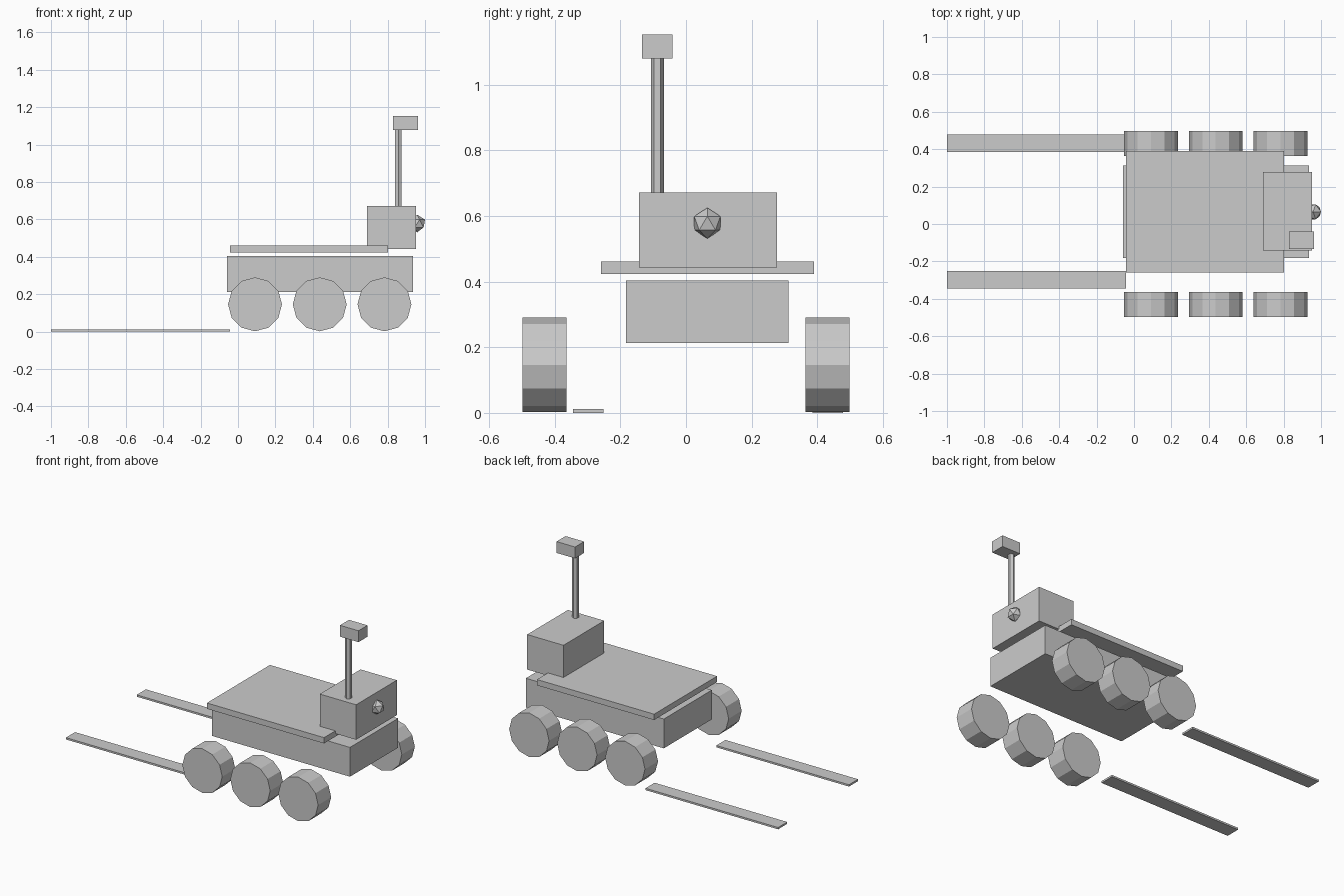
import bpy
import math

cube = bpy.data.objects.get("Cube")
if cube:
    bpy.data.objects.remove(cube, do_unlink=True)

# One plain grey for the whole vehicle
GREY = (0.6, 0.6, 0.6, 1.0)
grey = bpy.data.materials.new("plain grey")
grey.use_nodes = True
grey.diffuse_color = GREY
grey.node_tree.nodes["Principled BSDF"].inputs["Base Color"].default_value = GREY


def finish(name):
    obj = bpy.context.object
    obj.name = name
    obj.data.materials.append(grey)
    return obj


def box(name, x, y, z):
    """Box given by its (min, max) range on each axis."""
    spans = (x, y, z)
    bpy.ops.mesh.primitive_cube_add(size=1, location=[(a + b) / 2 for a, b in spans])
    obj = finish(name)
    obj.scale = [b - a for a, b in spans]
    bpy.ops.object.transform_apply(location=False, rotation=False, scale=True)
    return obj


def cylinder(name, sides, radius, depth, location, rotation=(0, 0, 0)):
    bpy.ops.mesh.primitive_cylinder_add(vertices=sides, radius=radius, depth=depth,
                                        location=location, rotation=rotation)
    return finish(name)


# Chassis, deck and cabin
box("chassis", (-0.059, 0.936), (-0.183, 0.313), (0.213, 0.404))
box("deck", (-0.043, 0.802), (-0.259, 0.39), (0.423, 0.461))
box("cabin", (0.69, 0.952), (-0.143, 0.277), (0.443, 0.671))

# Mast with its camera box
cylinder("mast", 6, 0.02, 0.41, (0.858, -0.087, 0.876))
box("mast_camera", (0.829, 0.963), (-0.134, -0.041), (1.079, 1.153))

# Faceted lamp on the end of the cabin
bpy.ops.mesh.primitive_ico_sphere_add(subdivisions=1, radius=0.047,
                                      location=(0.958, 0.065, 0.578))
finish("lamp")

# Three wheels on each side
for side, y in (("right", -0.431), ("left", 0.431)):
    for place, x in (("rear", 0.091), ("middle", 0.437), ("front", 0.783)):
        cylinder(f"{place}_{side}_wheel", 12, 0.144, 0.134, (x, y, 0.146),
                 (math.pi / 2, 0, 0))

# Flat tracks trailing on the ground
box("right_track", (-1.0, -0.043), (-0.345, -0.251), (0, 0.012))
box("left_track", (-1.0, -0.043), (0.385, 0.479), (0, 0.012))
